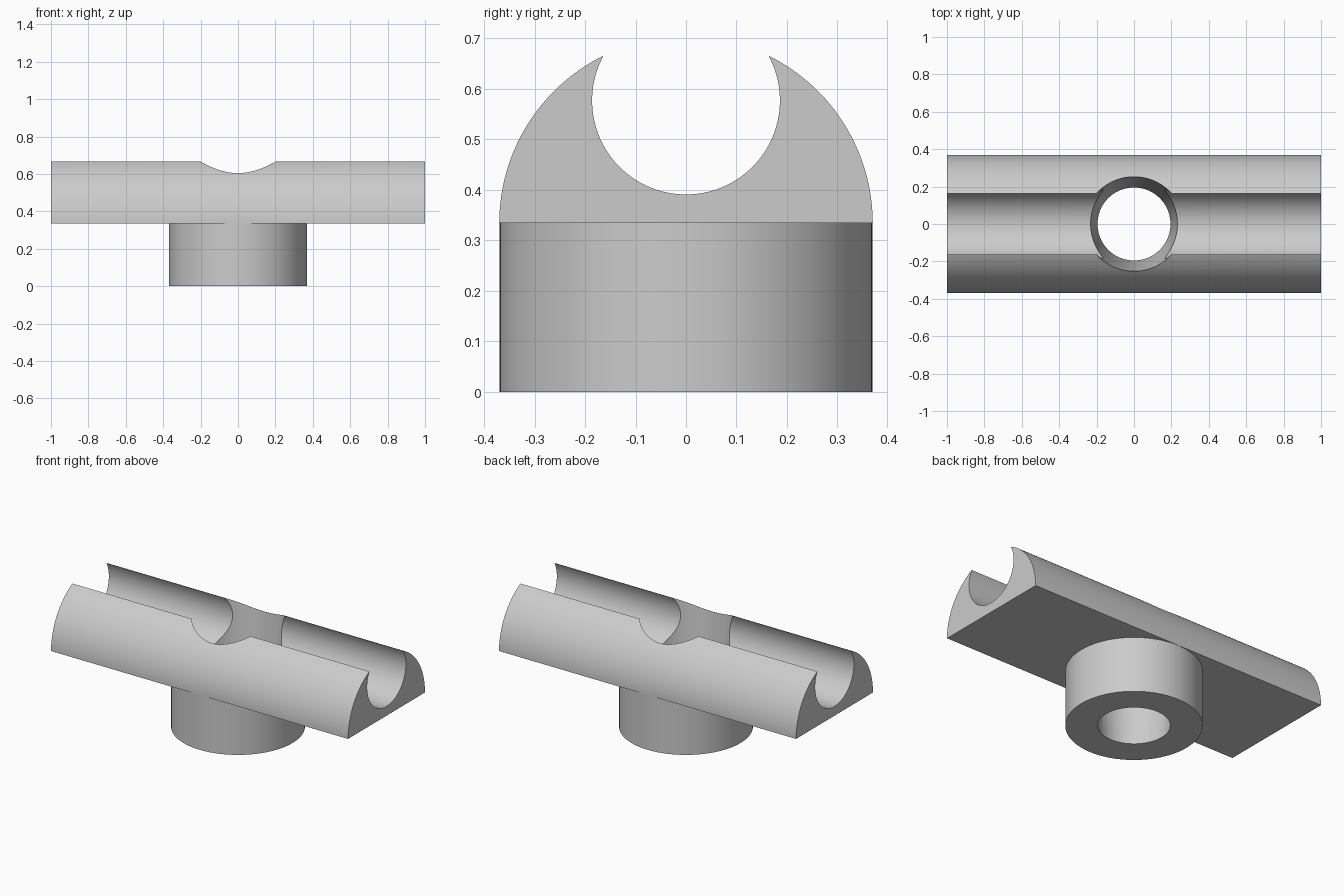
import bpy, math

cube = bpy.data.objects.get("Cube")
if cube:
    bpy.data.objects.remove(cube, do_unlink=True)

BAR_R, BASE_Z = 0.37, 0.334
GROOVE_R, GROOVE_Z = 0.186, 0.577

grey = bpy.data.materials.new("plain grey")
grey.use_nodes = True
colour = (0.6, 0.6, 0.6, 1)
grey.diffuse_color = colour
grey.node_tree.nodes["Principled BSDF"].inputs["Base Color"].default_value = colour


def name_part(name):
    ob = bpy.context.object
    ob.name = name
    ob.data.materials.append(grey)
    return ob


def cone(name, r1, r2, z0, z1):
    bpy.ops.mesh.primitive_cone_add(vertices=128, radius1=r1, radius2=r2,
                                    depth=z1 - z0, location=(0, 0, (z0 + z1) / 2))
    return name_part(name)


def rod(name, radius, length, z):
    bpy.ops.mesh.primitive_cylinder_add(vertices=128, radius=radius, depth=length,
                                        location=(0, 0, z), rotation=(0, math.pi / 2, 0))
    return name_part(name)


def combine(target, other, operation):
    mod = target.modifiers.new(other.name, 'BOOLEAN')
    mod.object, mod.operation, mod.solver = other, operation, 'EXACT'
    bpy.context.view_layer.objects.active = target
    bpy.ops.object.modifier_apply(modifier=mod.name)
    bpy.data.objects.remove(other, do_unlink=True)


# Half-round bar with a flat underside
bracket = rod("grooved_bracket", BAR_R, 2, BASE_Z)
bpy.ops.mesh.primitive_cube_add(size=1, location=(0, 0, BASE_Z - 0.5))
underside = name_part("underside_cutter")
underside.scale = (3, 2, 1)
bpy.context.view_layer.update()
combine(bracket, underside, 'DIFFERENCE')

# Round post below, overlapping slightly into the bar
combine(bracket, cone("post", BAR_R - 0.001, BAR_R - 0.001, 0, BASE_Z + 0.015), 'UNION')

# Lengthwise groove and tapered bore
combine(bracket, rod("groove_cutter", GROOVE_R, 2.4, GROOVE_Z), 'DIFFERENCE')
bore = lambda z: 0.195 + 0.095 * z
combine(bracket, cone("bore_cutter", bore(-0.1), bore(0.9), -0.1, 0.9), 'DIFFERENCE')

# Smooth curved walls, sharp rims
bpy.ops.object.select_all(action='DESELECT')
bracket.select_set(True)
bpy.context.view_layer.objects.active = bracket
bpy.ops.object.shade_smooth_by_angle(angle=math.radians(25))
